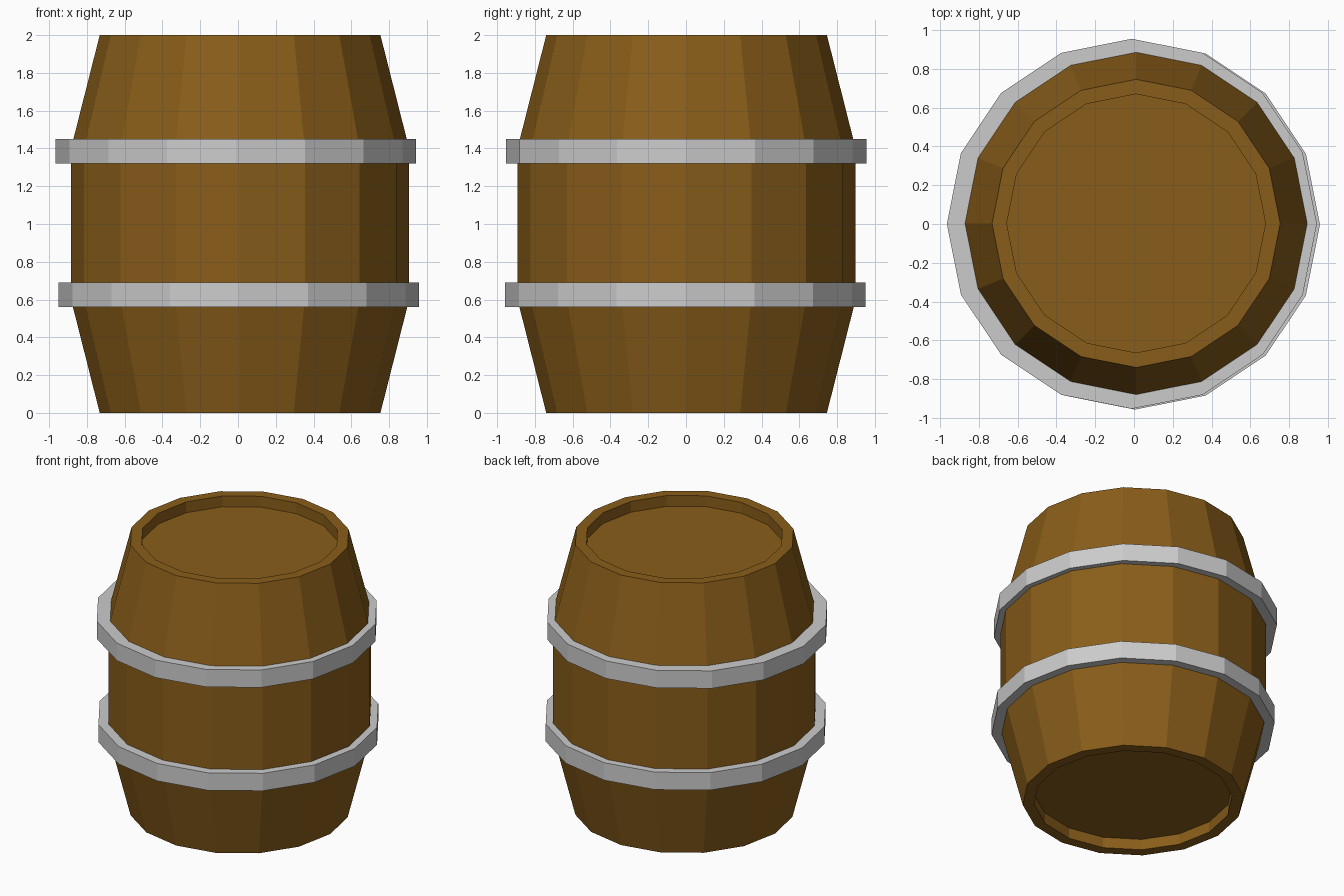
import bpy, bmesh, math

if "Cube" in bpy.data.objects:
    bpy.data.objects.remove(bpy.data.objects["Cube"])

SIDES = 16

wood = bpy.data.materials.new("wood")
wood.diffuse_color = (0.25, 0.11, 0.01, 1)
wood.use_nodes = True
wood.node_tree.nodes["Principled BSDF"].inputs["Base Color"].default_value = wood.diffuse_color


def lathe(name, profile, centre, closed=False, material=None):
    """Spin an (r, z) profile into a faceted solid; open ends are capped."""
    bm = bmesh.new()
    rings = []
    for r, z in profile:
        angles = [2 * math.pi * i / SIDES for i in range(SIDES)]
        rings.append([bm.verts.new((r * math.cos(a), r * math.sin(a), z)) for a in angles])
    pairs = list(zip(rings, rings[1:]))
    if closed:
        pairs.append((rings[-1], rings[0]))
    else:
        bm.faces.new(rings[0])
        bm.faces.new(rings[-1])
    for lo, hi in pairs:
        for i in range(SIDES):
            j = (i + 1) % SIDES
            bm.faces.new((lo[i], lo[j], hi[j], hi[i]))
    bmesh.ops.recalc_face_normals(bm, faces=bm.faces)
    mesh = bpy.data.meshes.new(name)
    bm.to_mesh(mesh)
    bm.free()
    obj = bpy.data.objects.new(name, mesh)
    obj.location = (*centre, 0)
    if material:
        mesh.materials.append(material)
    bpy.context.collection.objects.link(obj)
    return obj


# Wooden body with recessed lid and base
half = [(0.667, 0.08), (0.667, 0.0), (0.743, 0.0), (0.895, 0.6)]
body = half + [(r, 2 - z) for r, z in reversed(half)]
lathe("barrel_body", body, (0.011, 0.003), material=wood)

# Metal hoops, each slightly off centre
for name, z, centre in (("lower_hoop", 0.56, (0.005, -0.003)),
                        ("upper_hoop", 1.32, (-0.011, 0.001))):
    ring = [(0.86, z), (0.954, z), (0.954, z + 0.13), (0.86, z + 0.13)]
    lathe(name, ring, centre, closed=True)
